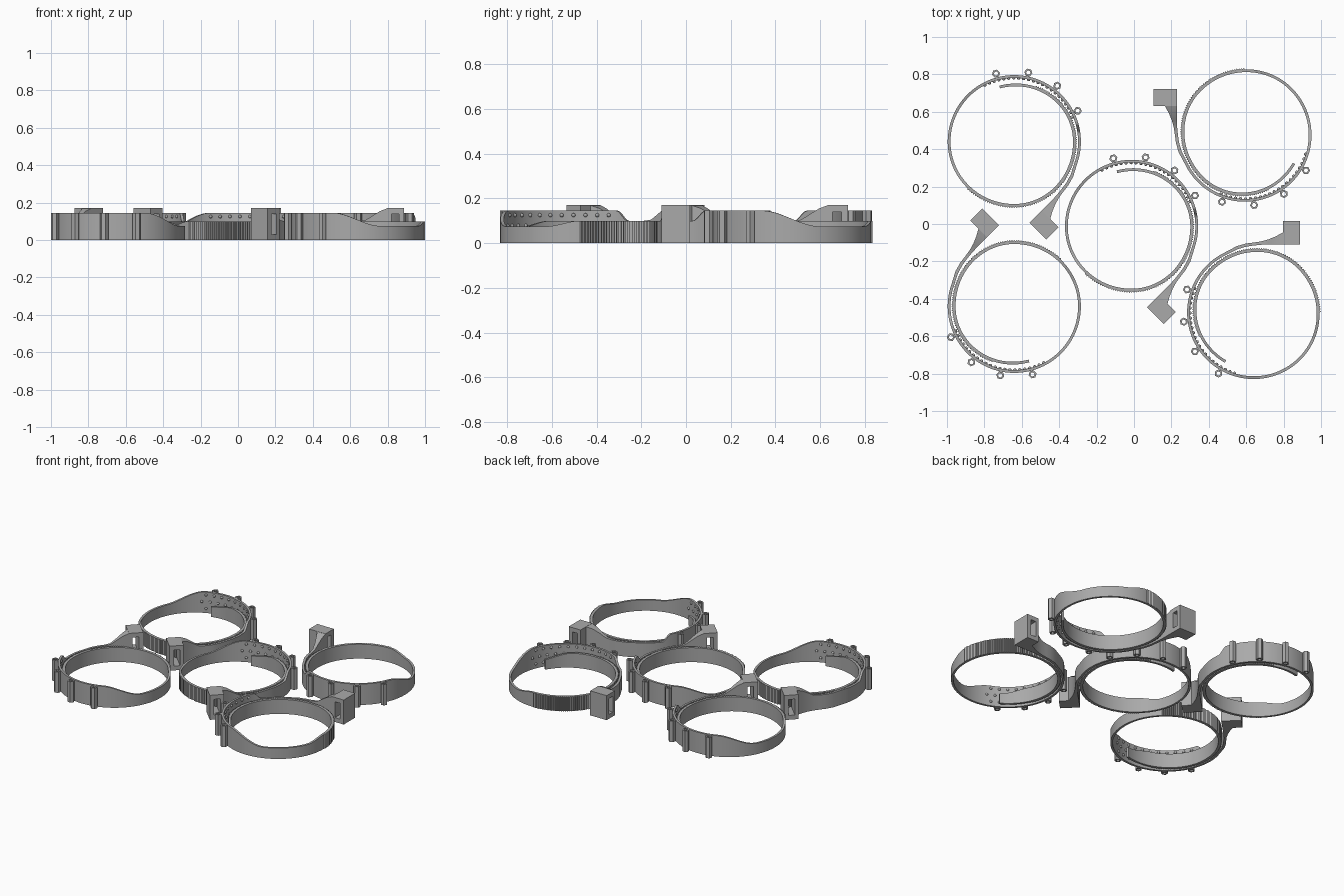
import bpy, bmesh
from math import sin, cos, radians, pi
from mathutils import Matrix, Vector

cube = bpy.data.objects.get("Cube")
if cube:
    bpy.data.objects.remove(cube, do_unlink=True)

grey = bpy.data.materials.new("plain_grey")
grey.use_nodes = True
colour = (0.4, 0.4, 0.4, 1)
grey.diffuse_color = colour
grey.node_tree.nodes["Principled BSDF"].inputs["Base Color"].default_value = colour


def ease(keys, t):
    """Smoothly interpolate (position, value) keys that run downwards."""
    for (a, va), (b, vb) in zip(keys, keys[1:]):
        if a >= t >= b:
            f = (a - t) / (a - b)
            return va + (vb - va) * f * f * (3 - 2 * f)
    return keys[0][1] if t > keys[0][0] else keys[-1][1]


def polar(r, deg):
    return Vector((r * cos(radians(deg)), r * sin(radians(deg)), 0))


def finish(bm, name):
    bmesh.ops.recalc_face_normals(bm, faces=bm.faces)
    mesh = bpy.data.meshes.new(name)
    bm.to_mesh(mesh)
    bm.free()
    mesh.materials.append(grey)
    mesh.shade_smooth()
    mesh.set_sharp_from_angle(angle=radians(25))
    return mesh


def bridge(bm, loops, closed):
    """Skin four-sided or longer cross-sections into one solid."""
    rows = [[bm.verts.new(p) for p in loop] for loop in loops]
    n = len(rows[0])
    pairs = list(zip(rows, rows[1:]))
    if closed:
        pairs.append((rows[-1], rows[0]))
    else:
        bm.faces.new(rows[0])
        bm.faces.new(rows[-1])
    for a, b in pairs:
        for i in range(n):
            j = (i + 1) % n
            bm.faces.new((a[i], a[j], b[j], b[i]))


def wall(inner, outer, height):
    up = Vector((0, 0, height))
    return [inner, outer, outer + up, inner + up]


# Spiral strap: toothed inner tongue, single wall, then overlapping outer wall
RADIUS = [(240, .312), (135, .331), (45, .350), (-45, .358), (-240, .358)]
HEIGHT = [(240, .07), (205, .1), (0, .1), (-25, .075), (-70, .075),
          (-112, .145), (-208, .145), (-218, .1)]
THICK = .017


def strap():
    sections = []
    for a in range(240, -241, -1):
        r = ease(RADIUS, a)
        tooth = .007 if 0 < a < 205 and a % 2 else 0
        sections.append(wall(polar(r - THICK, a), polar(r + tooth - .002, a),
                             ease(HEIGHT, a)))
    # tail leaving the ring and flaring up into the clip
    for x, y_in, y_out, h in [(-.09, .337, .355, .1), (-.04, .352, .369, .1),
                              (0, .358, .374, .1), (.04, .362, .38, .105),
                              (.08, .364, .391, .13), (.12, .364, .408, .155),
                              (.16, .364, .43, .17)]:
        sections.append(wall(Vector((x, y_in, 0)), Vector((x, y_out, 0)), h))
    bm = bmesh.new()
    bridge(bm, sections, False)
    return finish(bm, "strap")


# Clip block with a slot running right through it
def clip():
    def corners(x0, x1, z0, z1):
        return [(x0, z0), (x1, z0), (x1, z1), (x0, z1)]
    bm = bmesh.new()
    bridge(bm, [[(ox, .364, oz), (ox, .49, oz), (ix, .49, iz), (ix, .364, iz)]
                for (ox, oz), (ix, iz) in zip(corners(.157, .248, 0, .17),
                                              corners(.18, .22, .03, .14))], True)
    return finish(bm, "clip")


# Hollow catch posts around the outside of the outer wall
def catches():
    bm = bmesh.new()
    for a in (161, 187.5, 213.5, 240):
        centre = polar(.377, a)
        loops = []
        for i in range(6):
            d = a + 30 + 60 * i
            loops.append(wall(centre + polar(.012, d), centre + polar(.022, d), .145))
        bridge(bm, loops, True)
    return finish(bm, "catches")


# Staggered grip studs on the inside of the outer wall
def studs():
    bm = bmesh.new()
    for row, z in enumerate((.125, .078, .031)):
        for i in range(11):
            place = polar(.341, 158 + 9 * i + 4.5 * (row % 2))
            place.z = z
            bmesh.ops.create_icosphere(bm, subdivisions=2, radius=.009,
                                       matrix=Matrix.Translation(place))
    return finish(bm, "studs")


meshes = [strap(), clip(), catches(), studs()]

# Five identical clamps laid out flat
LAYOUT = {
    "back_right": (-.64, .44, -135),
    "centre": (-.013, -.013, -135),
    "front_right": (-.64, -.44, 45),
    "back_left": (.593, .475, 90),
    "front_left": (.64, -.473, 0),
}
for place, (x, y, turn) in LAYOUT.items():
    for mesh in meshes:
        obj = bpy.data.objects.new(place + "_" + mesh.name, mesh)
        obj.location = (x, y, 0)
        obj.rotation_euler.z = radians(turn)
        bpy.context.collection.objects.link(obj)
